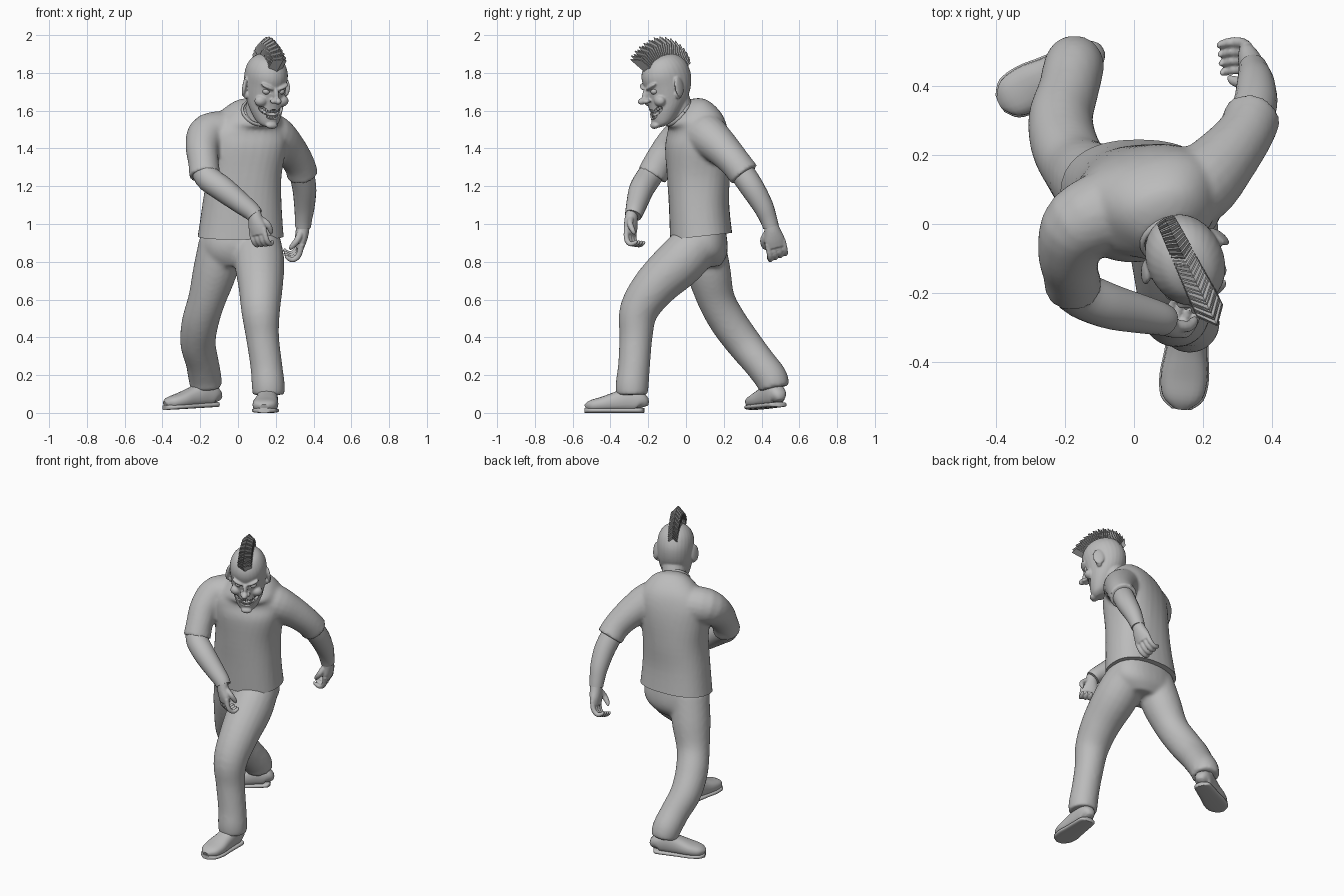
import bpy, bmesh, math
from mathutils import Vector, Matrix, Euler

if "Cube" in bpy.data.objects:
    bpy.data.objects.remove(bpy.data.objects["Cube"])

grey = bpy.data.materials.new("plain_grey")
grey.use_nodes = True
grey.diffuse_color = (0.5, 0.5, 0.5, 1)
grey.node_tree.nodes["Principled BSDF"].inputs["Base Color"].default_value = (0.5, 0.5, 0.5, 1)


def finish(name, bm, M=None):
    """Turn a bmesh into a named grey object."""
    bmesh.ops.recalc_face_normals(bm, faces=bm.faces)
    mesh = bpy.data.meshes.new(name)
    bm.to_mesh(mesh)
    bm.free()
    if M:
        mesh.transform(M)
    mesh.materials.append(grey)
    ob = bpy.data.objects.new(name, mesh)
    bpy.context.scene.collection.objects.link(ob)
    return ob


def activate(ob):
    bpy.ops.object.select_all(action='DESELECT')
    ob.select_set(True)
    bpy.context.view_layer.objects.active = ob


def smooth_rows(rows, n):
    """Catmull-Rom interpolation through rows of numbers."""
    out = []
    for i in range(len(rows) - 1):
        a, b, c, d = (rows[max(i - 1, 0)], rows[i], rows[i + 1], rows[min(i + 2, len(rows) - 1)])
        for k in range(n):
            t = k / n
            out.append([q + t * (r - p) / 2 + t * t * (2 * p - 5 * q + 4 * r - s) / 2
                        + t ** 3 * (3 * q - p - 3 * r + s) / 2 for p, q, r, s in zip(a, b, c, d)])
    return out + [list(rows[-1])]


def skin(name, rings, sides, power=1.0, M=None):
    """Loft rings given as (centre, side vector, depth vector)."""
    bm = bmesh.new()
    loops = []
    for c, u, v in rings:
        loop = []
        for k in range(sides):
            w = 2 * math.pi * k / sides
            x, y = (math.copysign(abs(f) ** power, f) for f in (math.cos(w), math.sin(w)))
            loop.append(bm.verts.new(c + u * x + v * y))
        loops.append(loop)
    for p, q in zip(loops, loops[1:]):
        for k in range(sides):
            j = (k + 1) % sides
            bm.faces.new((p[k], p[j], q[j], q[k]))
    bm.faces.new(loops[0])
    bm.faces.new(loops[-1])
    return finish(name, bm, M)


def tube(name, rows, ref=(0, 1, 0), sides=20, n=4, power=1.0, M=None):
    """Tube along a path of (x, y, z, radius[, second radius])."""
    rows = smooth_rows([tuple(r) if len(r) == 5 else (*r, r[3]) for r in rows], n)
    pts = [Vector(r[:3]) for r in rows]
    rings = []
    for i, r in enumerate(rows):
        t = (pts[min(i + 1, len(pts) - 1)] - pts[max(i - 1, 0)]).normalized()
        u = t.cross(Vector(ref)).normalized()
        rings.append((pts[i], u * r[3], u.cross(t) * r[4]))
    return skin(name, rings, sides, power, M)


def body(name, rows, sides=32, power=0.85):
    """Trunk from level rings (x, y, z, half width, half depth, yaw, pitch)."""
    rings = []
    for x, y, z, a, b, yaw, pitch in smooth_rows(rows, 4):
        R = Euler((math.radians(pitch), 0, math.radians(yaw))).to_matrix()
        rings.append((Vector((x, y, z)), R @ Vector((a, 0, 0)), R @ Vector((0, b, 0))))
    return skin(name, rings, sides, power)


def blob(name, loc, scale, rot=(0, 0, 0), M=Matrix()):
    bm = bmesh.new()
    bmesh.ops.create_uvsphere(bm, u_segments=20, v_segments=12, radius=1)
    R = Euler([math.radians(r) for r in rot])
    return finish(name, bm, M @ Matrix.LocRotScale(Vector(loc), R, Vector(scale)))


def fuse(name, parts, voxel, steps):
    """Merge overlapping parts into one soft skin."""
    activate(parts[0])
    for p in parts:
        p.select_set(True)
    bpy.ops.object.join()
    ob = parts[0]
    ob.name = name
    re = ob.modifiers.new("merge", 'REMESH')
    re.mode, re.voxel_size, re.use_smooth_shade = 'VOXEL', voxel, True
    sm = ob.modifiers.new("soften", 'SMOOTH')
    sm.factor, sm.iterations = 0.5, steps
    for m in ("merge", "soften"):
        bpy.ops.object.modifier_apply(modifier=m)
    return ob


# Shirt: twisted trunk with two sleeves, a clean cut hem and a collar band
trunk = body("trunk", [
    (.012, .084, .88, .234, .168, 0, 8), (.02, .07, 1.08, .212, .16, 0, 3), (.03, .065, 1.25, .2, .165, 5, 0),
    (.04, .06, 1.4, .215, .165, 12, 0), (.04, .06, 1.49, .22, .148, 17, 6), (.06, .045, 1.55, .185, .135, 18, 20),
    (.09, .0, 1.59, .13, .12, 20, 38), (.105, -.04, 1.59, .088, .085, 22, 50)])
sleeve_r = tube("sleeve_r", [(-.05, .05, 1.48, .12), (-.155, 0, 1.475, .11), (-.188, -.08, 1.41, .09),
                             (-.183, -.14, 1.33, .081), (-.175, -.18, 1.255, .083)])
sleeve_l = tube("sleeve_l", [(.1, .075, 1.49, .125), (.19, .115, 1.465, .114), (.265, .19, 1.4, .095),
                             (.32, .26, 1.325, .083), (.342, .31, 1.26, .083)], ref=(1, 0, 0))
shirt = fuse("shirt", [trunk, sleeve_r, sleeve_l], .011, 4)
bm = bmesh.new()
bm.from_mesh(shirt.data)
cut = bmesh.ops.bisect_plane(bm, geom=bm.verts[:] + bm.edges[:] + bm.faces[:], plane_co=(0, .08, .935),
                             plane_no=(0, -.11, 1), clear_inner=True)
bmesh.ops.edgeloop_fill(bm, edges=[e for e in cut["geom_cut"] if isinstance(e, bmesh.types.BMEdge)])
bm.to_mesh(shirt.data)
bm.free()
C = Matrix.Translation((.105, -.042, 1.59)) @ Euler((math.radians(50), 0, math.radians(22))).to_matrix().to_4x4()
tube("collar", [(.085 * math.cos(a * math.pi / 8), .085 * math.sin(a * math.pi / 8), 0, .007, .011)
                for a in range(17)], ref=(0, 0, 1), sides=10, n=2, M=C)

# Trousers: hips with a forward left leg and a trailing right leg
hips = body("hips", [(.015, .075, 1.0, .19, .13, 0, 0), (.015, .075, .9, .208, .145, 0, 0),
                     (.01, .08, .83, .19, .135, 0, 0), (0, .08, .775, .13, .1, 0, 0)])
leg_l = tube("leg_l", [(.1, .075, .91, .125), (.113, -.03, .8, .133), (.12, -.165, .67, .118), (.12, -.25, .54, .103),
                       (.13, -.265, .4, .088), (.15, -.275, .25, .085), (.16, -.285, .15, .088),
                       (.162, -.285, .095, .085)], ref=(1, 0, 0))
leg_r = tube("leg_r", [(-.085, .085, .91, .12), (-.122, .12, .75, .117), (-.165, .16, .6, .1), (-.2, .225, .48, .098),
                       (-.212, .305, .37, .094), (-.19, .385, .27, .088), (-.175, .45, .185, .088),
                       (-.17, .467, .13, .082)], ref=(1, 0, 0))
fuse("trousers", [hips, leg_l, leg_r], .011, 9)

# Forearms
tube("left_forearm", [(.325, .27, 1.31, .066), (.35, .345, 1.2, .064), (.352, .405, 1.1, .055),
                      (.347, .435, 1.03, .046), (.344, .45, .985, .042)], ref=(1, 0, 0))
tube("right_forearm", [(-.18, -.15, 1.32, .066), (-.165, -.195, 1.25, .068), (-.08, -.235, 1.185, .066),
                       (.01, -.258, 1.115, .057), (.07, -.272, 1.068, .049), (.09, -.28, 1.045, .045)])


def hand(name, wrist, along, palm, thumb, size):
    """Curled hand, fingers running down local -z, palm toward local y."""
    z = -Vector(along).normalized()
    y = Vector(palm)
    y = (y - z * y.dot(z)).normalized()
    M = Matrix.Translation(wrist) @ Matrix((y.cross(z), y, z)).transposed().to_4x4() @ Matrix.Scale(size, 4)
    parts = [tube("palm", [(0, 0, .02, .03, .028), (0, 0, -.02, .037, .03), (0, .002, -.06, .046, .027),
                           (0, .004, -.095, .043, .02)], M=M)]
    for k in range(4):
        x = (k - 1.5) * .024 * thumb
        reach = .003 * k
        parts.append(tube("finger", [(x, 0, -.07, .013), (x, .008, -.115 - reach, .013), (x, .032, -.138 - reach, .012),
                                     (x, .058, -.13 - reach, .01), (x, .066, -.118 - reach, .005)],
                          ref=(1, 0, 0), sides=10, M=M))
    parts.append(tube("thumb", [(.015 * thumb, .008, -.015, .016), (.046 * thumb, .024, -.05, .015),
                                (.046 * thumb, .045, -.085, .012), (.038 * thumb, .052, -.1, .005)],
                      sides=10, M=M))
    fuse(name, parts, .005, 2)


hand("left_hand", (.344, .452, .985), (-.12, .22, -.9), (-1, -.1, -.1), -1, 1.18)
hand("right_hand", (.09, -.288, 1.045), (.16, -.1, -.95), (.5, .85, 0), 1, 1.1)

# Shoes: rounded upper on a flat sole
outline = [(.105, .02, .05), (.09, .046, .1), (.03, .054, .13), (-.04, .06, .105),
           (-.11, .068, .08), (-.17, .058, .062), (-.2, .024, .04)]
for side, loc, turn, tip in (("left", (.155, -.33, 0), -5, 0), ("right", (-.205, .445, .026), -62, 3)):
    M = Matrix.Translation(loc) @ Euler((math.radians(tip), 0, math.radians(turn))).to_matrix().to_4x4()
    tube(side + "_shoe", [(0, y, h / 2 + .006, w, h / 2) for y, w, h in outline], ref=(0, 0, 1), power=.8, M=M)
    tube(side + "_sole", [(0, y * 1.03, .013, w + .004, .013) for y, w, h in outline],
         ref=(0, 0, 1), power=.6, M=M)
    tube(side + "_sock", [(0, .045, .08, .05), (0, .045, .16, .05)], M=M)

# Head: skull, neck and face merged, turned and bowed
H = Matrix.Translation((.142, -.092, 1.725)) @ Euler((math.radians(18), 0, math.radians(26))).to_matrix().to_4x4()
profile = [(-.185, .03, -.128, -.07), (-.165, .06, -.145, -.02), (-.11, .087, -.142, .05), (-.05, .102, -.134, .105),
           (.02, .109, -.13, .135), (.08, .109, -.13, .135), (.125, .095, -.112, .117), (.16, .066, -.076, .08),
           (.178, .02, -.02, .02)]
skull = skin("skull", [(Vector((0, (f + b) / 2, z)), Vector((w, 0, 0)), Vector((0, (b - f) / 2, 0)))
                       for z, w, f, b in smooth_rows(profile, 4)], 28, M=H)
parts = [skull, tube("neck", [(.1, -.015, 1.53, .075), (.115, -.04, 1.62, .073), (.135, -.07, 1.7, .075)], ref=(1, 0, 0)),
         blob("nose_bridge", (0, -.138, .0), (.014, .024, .04), (-25, 0, 0), H),
         blob("nose_tip", (0, -.17, -.023), (.02, .026, .018), M=H),
         blob("chin", (0, -.142, -.168), (.034, .02, .018), M=H)]
for s in (-1, 1):
    parts += [blob("brow", (s * .043, -.12, .04), (.042, .019, .011), (0, -s * 18, s * 18), H),
              blob("cheek", (s * .062, -.1, -.045), (.036, .03, .03), M=H),
              blob("nostril", (s * .018, -.152, -.03), (.014, .018, .012), M=H),
              blob("ear", (s * .118, .004, .0), (.012, .036, .054), (-12, 0, s * 28), H),
              blob("ear_lobe", (s * .11, -.01, -.042), (.01, .017, .02), M=H)]
head = fuse("head", parts, .0055, 3)

# Curved grin and eye sockets cut from the head
cutters = [blob("mouth_cutter", (0, -.14, -.108), (.045, .045, .027), M=H)]
for s in (-1, 1):
    cutters += [blob("grin_cutter", (s * .046, -.12, -.093), (.032, .04, .016), (0, -s * 32, 0), H),
                blob("socket_cutter", (s * .043, -.14, .012), (.026, .022, .014), (0, -s * 12, 0), H)]
activate(head)
for c in cutters:
    c.hide_render = True
    cut = head.modifiers.new("cut", 'BOOLEAN')
    cut.operation, cut.object, cut.solver = 'DIFFERENCE', c, 'EXACT'
    bpy.ops.object.modifier_apply(modifier="cut")
    bpy.data.objects.remove(c)
for s, side in ((-1, "right"), (1, "left")):
    blob(side + "_eye", (s * .043, -.106, .011), (.021, .021, .017), M=H)

# Teeth: two curved rows that rise with the grin
bm = bmesh.new()
for row, height in ((-.094, .016), (-.125, .014)):
    for k in range(10):
        a = (k - 4.5) * .25
        place = Matrix.LocRotScale(Vector((.056 * math.sin(a), -.085 - .046 * math.cos(a), row + .012 * a * a)),
                                   Euler((0, 0, a)), Vector((.011, .008, height)))
        bmesh.ops.create_cube(bm, size=1, matrix=place)
finish("teeth", bm, H)

# Mohawk: a fan of folded, pointed blades over the crown
bm = bmesh.new()
blades = 28
for i in range(blades):
    t = i / (blades - 1)
    a = math.radians(34 - 93 * t)
    w = .042 - .014 * t
    out, ahead = Vector((0, -math.sin(a), math.cos(a))), Vector((0, -math.cos(a), -math.sin(a)))
    tall = .268 + .007 * (i % 2) - .075 * max(0, (t - .45) / .55) ** 1.3
    cols = []
    for x in (-w, 0, w):
        base = Vector((x, 0, 0)) + ahead * (w - abs(x)) * .6
        cols.append([bm.verts.new(base + out * r) for r in (.14, tall - abs(x))])
    for p, q in zip(cols, cols[1:]):
        bm.faces.new((p[0], q[0], q[1], p[1]))
mohawk = finish("mohawk", bm, H)
thick = mohawk.modifiers.new("thickness", 'SOLIDIFY')
thick.thickness = .005

# Smooth skin with sharp hems; the mohawk stays flat
for ob in list(bpy.context.scene.objects):
    if ob.type == 'MESH' and ob.name not in ("mohawk", "teeth"):
        activate(ob)
        bpy.ops.object.shade_smooth_by_angle(angle=math.radians(50))
